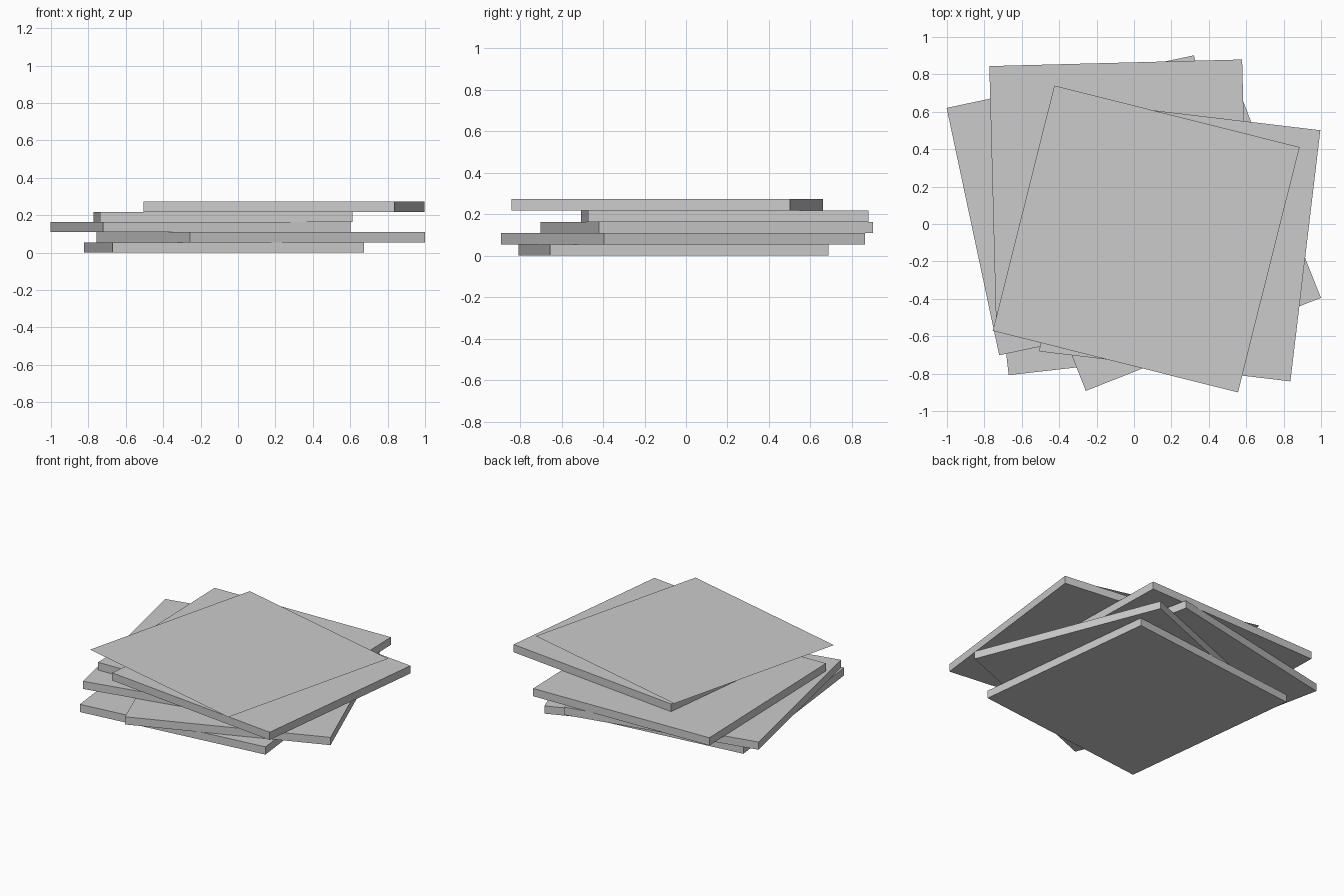
import bpy
import bmesh
from math import radians
from mathutils import Matrix

cube = bpy.data.objects.get("Cube")
if cube:
    bpy.data.objects.remove(cube, do_unlink=True)

SIDE = 1.352
THICK = 0.0545

# Single plain grey
grey = bpy.data.materials.new("plain_grey")
grey.use_nodes = True
colour = (0.6, 0.6, 0.6, 1)
grey.diffuse_color = colour
grey.node_tree.nodes["Principled BSDF"].inputs["Base Color"].default_value = colour


def add_object(name, bm, x, y, z, angle):
    mesh = bpy.data.meshes.new(name)
    bm.to_mesh(mesh)
    bm.free()
    mesh.materials.append(grey)
    obj = bpy.data.objects.new(name, mesh)
    obj.location = (x, y, z)
    obj.rotation_euler.z = radians(angle)
    bpy.context.collection.objects.link(obj)


# Stacked square slabs, bottom to top: centre x, centre y, turn in degrees
slabs = [
    (-0.075, -0.06, 6.5),
    (0.122, -0.015, 21.6),
    (-0.2, 0.1, 12),
    (-0.08, 0.186, 1.5),
    (0.245, -0.09, -6.8),
]
for i, (x, y, angle) in enumerate(slabs):
    bm = bmesh.new()
    bmesh.ops.create_cube(bm, size=1, matrix=Matrix.Diagonal((SIDE, SIDE, THICK, 1)))
    add_object(f"slab_{i + 1}", bm, x, y, (i + 0.5) * THICK, angle)

# Thin sheet floating one slab thickness above the stack
bm = bmesh.new()
bmesh.ops.create_grid(bm, x_segments=1, y_segments=1, size=SIDE / 2)
add_object("top_sheet", bm, 0.065, -0.08, THICK * (len(slabs) + 1), -14.1)
